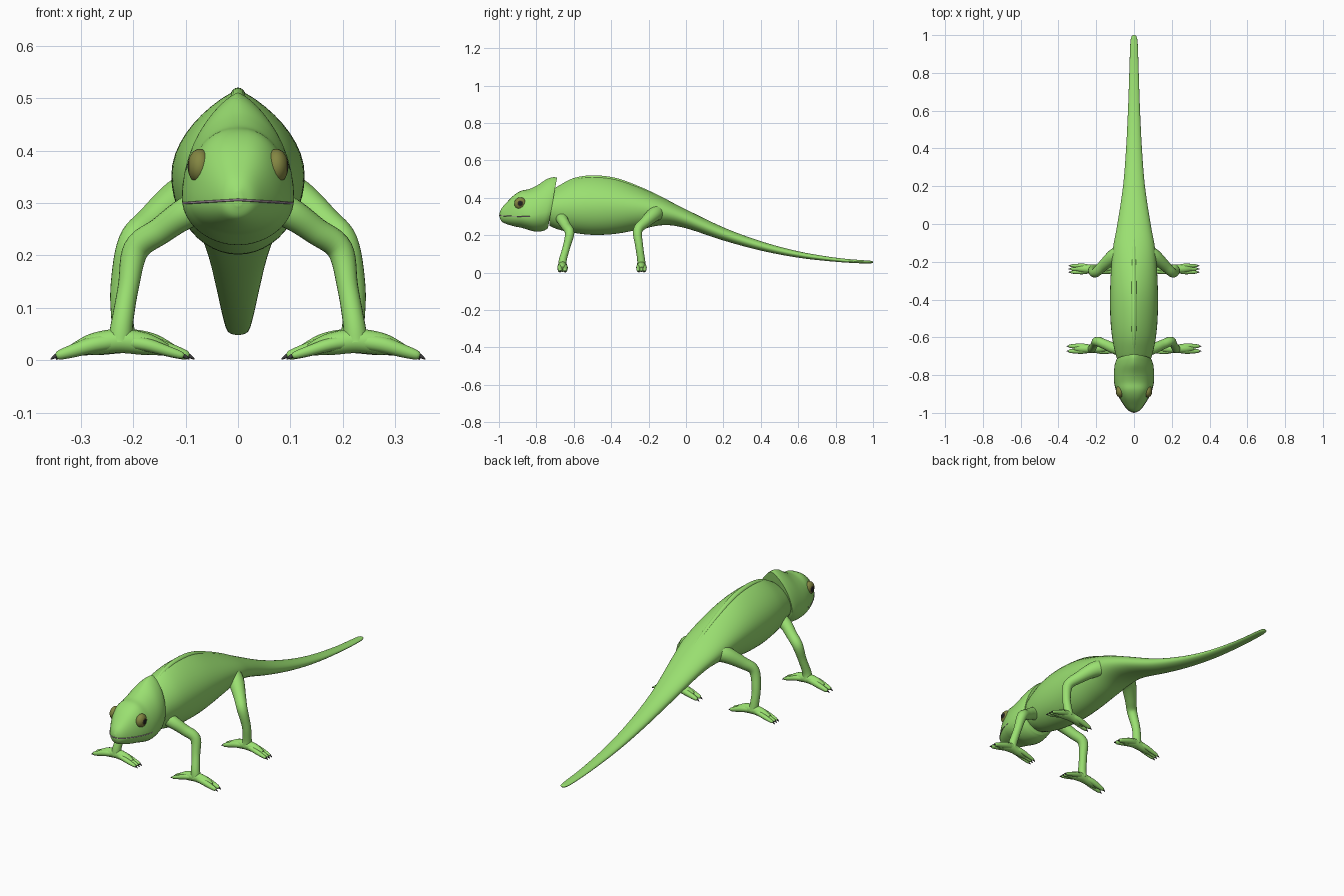
import bpy, bmesh, math
from mathutils import Vector

if "Cube" in bpy.data.objects:
    bpy.data.objects.remove(bpy.data.objects["Cube"])


def material(name, rgb):
    m = bpy.data.materials.new(name)
    m.diffuse_color = (*rgb, 1)
    m.use_nodes = True
    m.node_tree.nodes["Principled BSDF"].inputs["Base Color"].default_value = m.diffuse_color
    return m


GREEN = material("leaf green", (0.325, 0.745, 0.165))
OLIVE = material("olive", (0.23, 0.24, 0.055))
BROWN = material("dark brown", (0.09, 0.07, 0.025))
BLACK = material("black", (0.015, 0.015, 0.015))
CLAW = material("claw grey", (0.05, 0.05, 0.05))
LIP = material("lip mauve", (0.36, 0.28, 0.32))


def spline(pts, n):
    """Catmull-Rom through tuples of any length, n steps per span."""
    out = []
    for i in range(len(pts) - 1):
        a, b, c, d = (pts[max(i - 1, 0)], pts[i], pts[i + 1], pts[min(i + 2, len(pts) - 1)])
        for k in range(n):
            t = k / n
            out.append(tuple(0.5 * (2 * q + (r - p) * t + (2 * p - 5 * q + 4 * r - s) * t * t
                                    + (3 * q - p - 3 * r + s) * t ** 3)
                             for p, q, r, s in zip(a, b, c, d)))
    return out + [tuple(pts[-1])]


def loft(bm, rings, mat=0):
    vs = [[bm.verts.new(p) for p in r] for r in rings]
    n = len(vs[0])
    faces = [bm.faces.new((a[i], a[(i + 1) % n], b[(i + 1) % n], b[i]))
             for a, b in zip(vs, vs[1:]) for i in range(n)]
    faces += [bm.faces.new(vs[0][::-1]), bm.faces.new(vs[-1])]
    for f in faces:
        f.material_index = mat


def tube(bm, pts, ref=(0, 1, 0), n=6, seg=16, mat=0):
    """Round tube along (x, y, z, radius) points."""
    path = spline(pts, n)
    rings = []
    for i, p in enumerate(path):
        a, b = path[max(i - 1, 0)], path[min(i + 1, len(path) - 1)]
        t = (Vector(b[:3]) - Vector(a[:3])).normalized()
        u = Vector(ref).cross(t).normalized()
        v = t.cross(u)
        rings.append([Vector(p[:3]) + max(p[3], 0.0005) * (u * math.cos(w) + v * math.sin(w))
                      for w in (2 * math.pi * k / seg for k in range(seg))])
    loft(bm, rings, mat)


def section(y, w, zt, zb, zm, pu, shear=0, seg=48):
    """Animal cross-section: width w, top, bottom, widest height, top sharpness."""
    ring = []
    for k in range(seg):
        a = 2 * math.pi * k / seg
        c, s = math.cos(a), math.sin(a)
        p = pu if s > 0 else 1.0
        x = math.copysign(abs(c) ** p, c) * w if abs(c) > 1e-6 else 0
        z = zm + s * ((zt - zm) if s > 0 else (zm - zb))
        ring.append((x, y + shear * (z - 0.505), z))
    return ring


def finish(name, bm, mats):
    bmesh.ops.recalc_face_normals(bm, faces=bm.faces)
    me = bpy.data.meshes.new(name)
    bm.to_mesh(me)
    bm.free()
    for m in mats:
        me.materials.append(m)
    me.shade_smooth()
    me.set_sharp_from_angle(angle=math.radians(60))
    ob = bpy.data.objects.new(name, me)
    bpy.context.collection.objects.link(ob)
    return ob


# Body and tail: y, half width, top, bottom, widest height, top sharpness
BODY = [(-0.73, 0.085, 0.43, 0.25, 0.34, 1.2), (-0.68, 0.100, 0.465, 0.23, 0.345, 1.4),
        (-0.60, 0.116, 0.503, 0.213, 0.35, 1.6), (-0.50, 0.125, 0.516, 0.202, 0.352, 1.7),
        (-0.38, 0.127, 0.503, 0.207, 0.352, 1.7), (-0.25, 0.122, 0.457, 0.23, 0.345, 1.5),
        (-0.12, 0.110, 0.398, 0.254, 0.325, 1.2), (0.0, 0.088, 0.338, 0.237, 0.288, 1),
        (0.2, 0.058, 0.242, 0.172, 0.207, 1), (0.4, 0.042, 0.168, 0.118, 0.143, 1),
        (0.6, 0.032, 0.114, 0.080, 0.097, 1), (0.8, 0.025, 0.080, 0.058, 0.069, 1),
        (0.95, 0.020, 0.066, 0.049, 0.0575, 1), (0.99, 0.014, 0.063, 0.050, 0.0565, 1),
        (1.0, 0.004, 0.058, 0.054, 0.056, 1)]
bm = bmesh.new()
loft(bm, [section(*p) for p in spline(BODY, 6)])
finish("body_and_tail", bm, [GREEN])

# Low crest along the spine
bm = bmesh.new()
tube(bm, [(0, y, zt - 0.010, r) for (y, w, zt, *_), r in
          zip(BODY[1:8], (0.008, 0.012, 0.014, 0.014, 0.013, 0.011, 0.005))], ref=(1, 0, 0))
finish("back_crest", bm, [GREEN])

# Head with raised casque
HEAD = [(-0.690, 0.094, 0.508, 0.238, 0.33, 1.5), (-0.712, 0.101, 0.510, 0.226, 0.325, 1.5),
        (-0.745, 0.105, 0.499, 0.220, 0.32, 1.4), (-0.79, 0.107, 0.468, 0.221, 0.31, 1.15),
        (-0.835, 0.104, 0.447, 0.230, 0.305, 0.95), (-0.88, 0.094, 0.438, 0.240, 0.305, 0.78),
        (-0.92, 0.076, 0.414, 0.248, 0.305, 0.75), (-0.96, 0.051, 0.374, 0.260, 0.305, 0.8),
        (-0.985, 0.030, 0.345, 0.273, 0.305, 0.9), (-0.996, 0.008, 0.322, 0.295, 0.305, 1)]
bm = bmesh.new()
loft(bm, [section(*p, shear=0.17 * max(0, (p[0] + 0.88) / 0.18)) for p in spline(HEAD, 5)])
finish("head", bm, [GREEN])

# Mouth line wrapping round the snout
side = [(h[1], h[0], 0.306 - 0.06 * h[1], 0.0022) for h in HEAD[4:]]
bm = bmesh.new()
tube(bm, side + [(0, -0.9975, 0.306, 0.0022)] + [(-x, y, z, r) for x, y, z, r in side[::-1]],
     ref=(0, 0, 1), seg=8)
finish("mouth_line", bm, [LIP])

# Limb paths: x, y, z, radius from hip or shoulder to ankle
FRONT = [(0.05, -0.665, 0.30, 0.036), (0.10, -0.66, 0.28, 0.030), (0.148, -0.64, 0.247, 0.026),
         (0.194, -0.622, 0.212, 0.025), (0.209, -0.638, 0.14, 0.020), (0.221, -0.658, 0.07, 0.021),
         (0.225, -0.66, 0.035, 0.024)]
HIND = [(0.05, -0.145, 0.325, 0.045), (0.105, -0.17, 0.312, 0.039), (0.165, -0.222, 0.266, 0.029),
        (0.204, -0.258, 0.225, 0.025), (0.222, -0.25, 0.14, 0.021), (0.220, -0.24, 0.07, 0.021),
        (0.215, -0.238, 0.035, 0.024)]
TWO, THREE = (-0.013, 0.013), (-0.017, 0, 0.017)


def foot(bm, s, cx, cy, outer, inner):
    tube(bm, [(s * (cx + d), cy, z, r) for d, z, r in
              ((-0.09, 0.020, 0.011), (-0.05, 0.031, 0.021), (0, 0.037, 0.023),
               (0.05, 0.031, 0.021), (0.09, 0.020, 0.011))])
    for way, toes in ((1, outer), (-1, inner)):
        r = 0.0125 if len(toes) == 2 else 0.010
        for dy in toes:
            def at(d, k, z, rad):
                return (s * (cx + way * d), cy + dy * k, z, rad)
            tube(bm, [at(0.01, 0.4, 0.036, r * 1.3), at(0.05, 0.9, 0.030, r * 1.25),
                      at(0.09, 1, 0.018, r), at(0.116, 1, 0.010, r * 0.7),
                      at(0.122, 1, 0.008, 0.003)], n=4, seg=12)
            tube(bm, [at(0.112, 1, 0.011, 0.005), at(0.123, 1, 0.008, 0.004),
                      at(0.132, 1, 0.002, 0.001)], n=3, seg=8, mat=1)


for s, label in ((1, "left"), (-1, "right")):
    # Legs with grasping feet and claws
    for name, path, outer, inner in (("front_leg", FRONT, TWO, THREE), ("hind_leg", HIND, THREE, TWO)):
        bm = bmesh.new()
        tube(bm, [(s * x, y, z, r) for x, y, z, r in path], seg=20)
        foot(bm, s, path[-1][0], path[-1][1], outer, inner)
        finish(f"{name}_{label}", bm, [GREEN, CLAW])

    # Eye: olive ball, brown iris ring and black pupil
    bm = bmesh.new()
    bmesh.ops.create_uvsphere(bm, u_segments=32, v_segments=24, radius=1)
    for f in bm.faces:
        d = f.calc_center_median().z
        f.material_index = 2 if d > 0.92 else 1 if d > 0.83 else 0
    for v in bm.verts:
        x, y, z = v.co
        v.co = (s * (0.073 + 0.023 * z), -0.886 + 0.032 * y, 0.37 + 0.033 * x)
    finish(f"eye_{label}", bm, [OLIVE, BROWN, BLACK])
